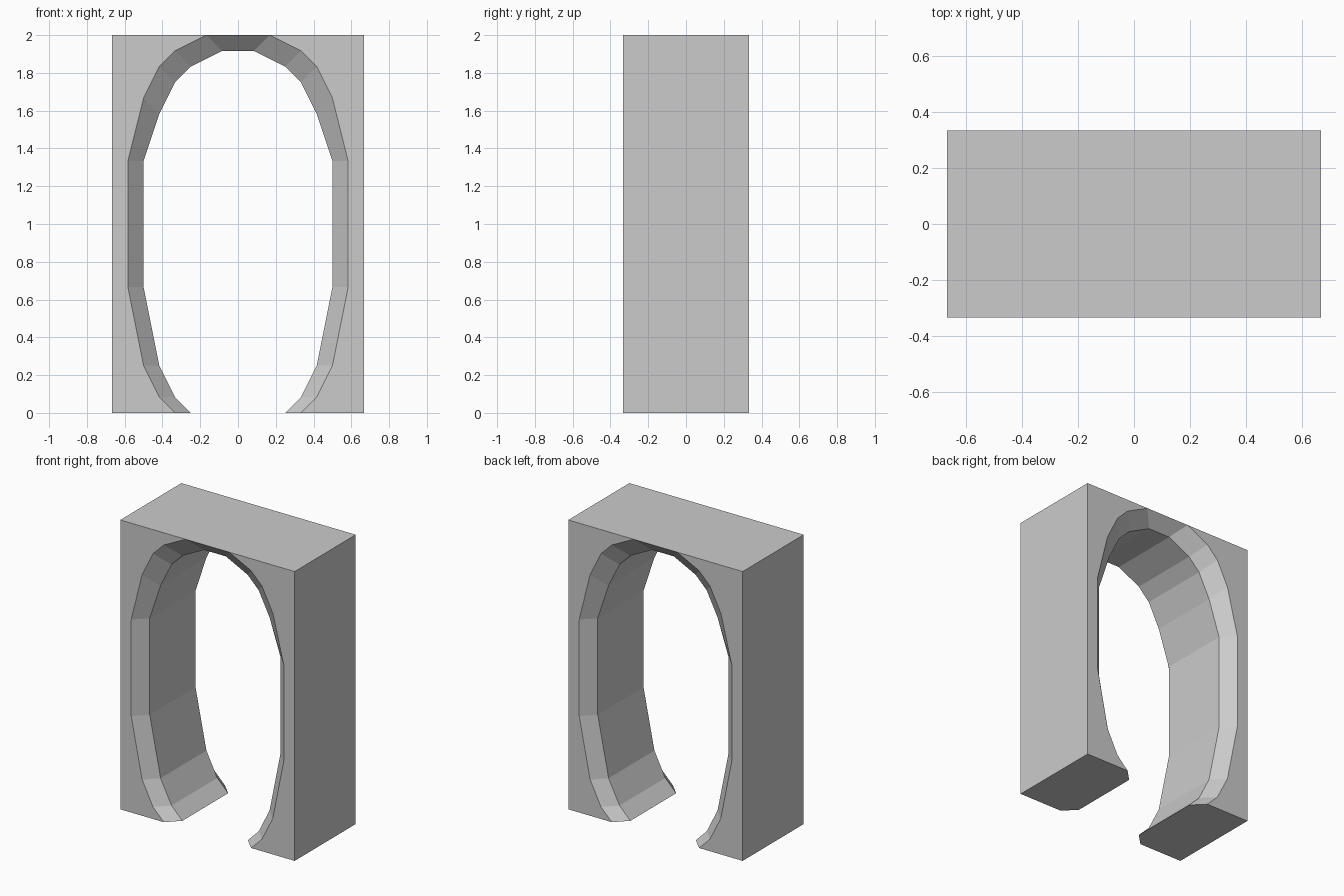
import bpy, bmesh

if "Cube" in bpy.data.objects:
    bpy.data.objects.remove(bpy.data.objects["Cube"])

U = 1 / 12                      # modelling grid step
HX, HY, H = 8 * U, 4 * U, 2.0   # half width, half depth, height

# Right half of the opening, floor to crown, in grid steps
INNER = [(3, 0), (4, 1), (5, 3), (6, 8), (6, 16), (5, 19), (4, 21), (3, 22), (1, 23)]
OUTER = [(4, 0), (5, 1), (6, 3), (7, 8), (7, 16), (6, 20), (5, 22), (4, 23), (2, 24)]

bm = bmesh.new()


def ring(half, y):
    """Full opening outline at depth y, right foot over the crown to left foot."""
    pts = half + [(-x, z) for x, z in reversed(half)]
    return [bm.verts.new((x * U, y, z * U)) for x, z in pts]


def corners(y):
    """Block corners: right bottom, right top, left top, left bottom."""
    return [bm.verts.new((x, y, z)) for x, z in
            ((HX, 0), (HX, H), (-HX, H), (-HX, 0))]


# Opening: front bevel, inner tunnel, back bevel
rings = [ring(OUTER, -HY), ring(INNER, -HY + U), ring(INNER, HY - U), ring(OUTER, HY)]
for a, b in zip(rings, rings[1:]):
    for i in range(len(a) - 1):
        bm.faces.new((a[i], a[i + 1], b[i + 1], b[i]))

# Front and back faces, split left and right where the bevel meets the top
front, back = corners(-HY), corners(HY)
n = len(INNER)
for r, c in ((rings[0], front), (rings[3], back)):
    bm.faces.new(r[:n] + [c[1], c[0]])
    bm.faces.new(r[n:] + [c[3], c[2]])

# Outer sides and top
for i in (0, 2):
    bm.faces.new((front[i], front[i + 1], back[i + 1], back[i]))
f, b = rings[0], rings[3]
bm.faces.new((front[1], f[n - 1], f[n], front[2], back[2], b[n], b[n - 1], back[1]))

# Undersides of the two feet
for c, i in ((0, 0), (3, -1)):
    bm.faces.new([front[c]] + [r[i] for r in rings] + [back[c]])

bmesh.ops.recalc_face_normals(bm, faces=bm.faces)
mesh = bpy.data.meshes.new("archway_block")
bm.to_mesh(mesh)
bm.free()
bpy.context.collection.objects.link(bpy.data.objects.new("archway_block", mesh))
